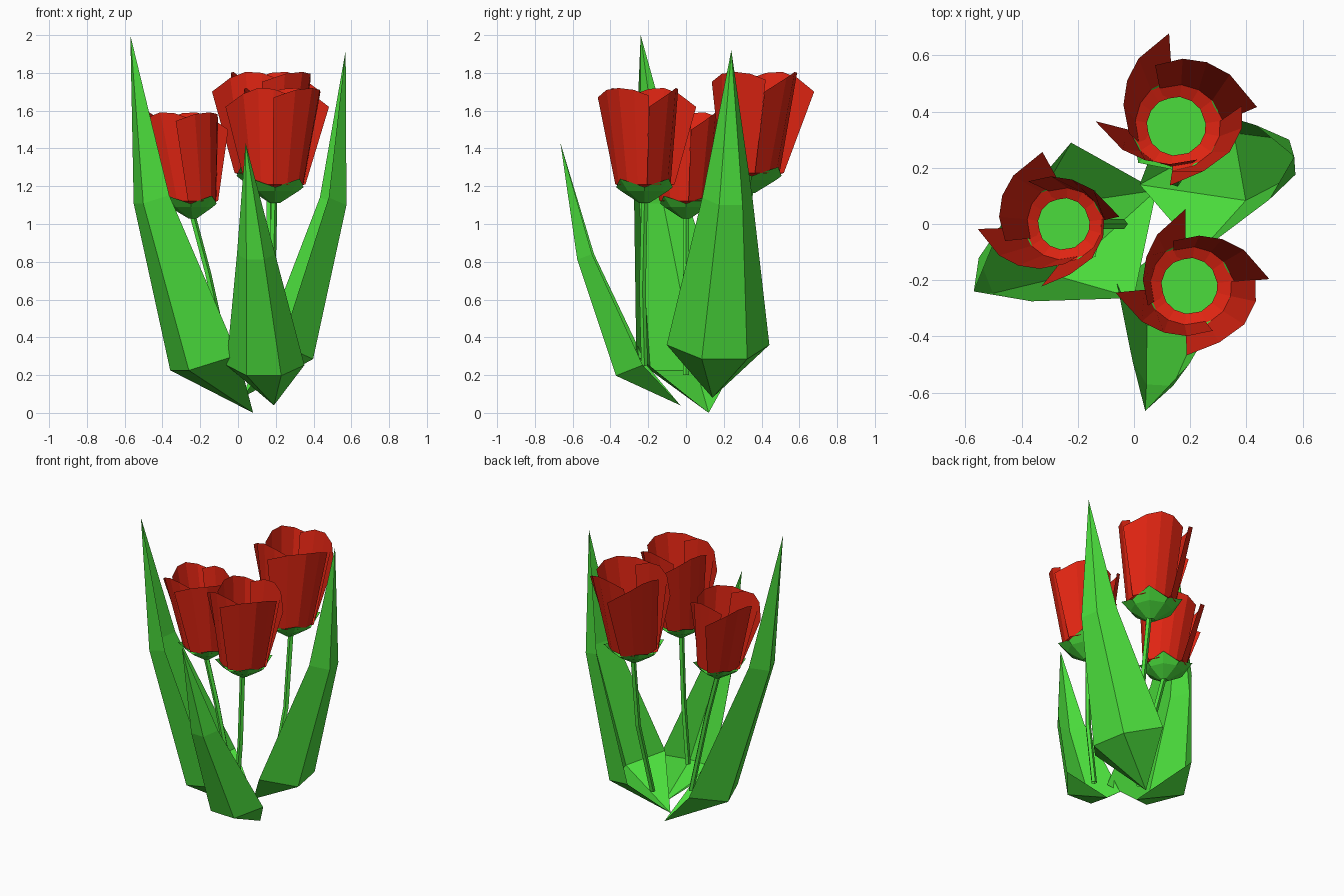
import bpy
from math import cos, sin, radians
from mathutils import Vector

if "Cube" in bpy.data.objects:
    bpy.data.objects.remove(bpy.data.objects["Cube"])


def material(name, color):
    m = bpy.data.materials.new(name)
    m.diffuse_color = color
    m.use_nodes = True
    m.node_tree.nodes["Principled BSDF"].inputs["Base Color"].default_value = m.diffuse_color
    return m


GREEN = material("leaf_green", (0.07, 0.72, 0.045, 1))
RED = material("petal_red", (0.74, 0.018, 0.006, 1))


def build(name, verts, faces, mat):
    me = bpy.data.meshes.new(name)
    me.from_pydata(verts, [], faces)
    me.materials.append(mat)
    ob = bpy.data.objects.new(name, me)
    bpy.context.collection.objects.link(ob)
    return ob


def grid_faces(rows, n, closed=False):
    """Quads between successive rows of n vertices."""
    return [(r * n + i, r * n + (i + 1) % n, (r + 1) * n + (i + 1) % n, (r + 1) * n + i)
            for r in range(rows - 1) for i in range(n if closed else n - 1)]


# Leaf: pointed base, two folded cross rows, pointed tip (out, side, up)
EDGE1, MID1 = (0.165, 0.276, 0.28), (0.362, 0.122, 0.205)
EDGE2, MID2 = (0.444, 0.135, 1.06), (0.552, 0.063, 1.02)


def leaf(name, base, tip, angle, scale):
    a = radians(angle)
    out, side, up = Vector((cos(a), sin(a), 0)), Vector((-sin(a), cos(a), 0)), Vector((0, 0, 1))
    base, tip = Vector(base), Vector(tip)
    place = lambda o, s, z: base + scale * (out * o + side * s + up * z)
    lean = tip - place(0.559, 0, 1.84)
    verts = [base]
    for edge, mid, w in ((EDGE1, MID1, 0.3), (EDGE2, MID2, 0.6)):
        for (o, s, z), sign in ((edge, -1), (mid, -1), (mid, 1), (edge, 1)):
            verts.append(place(o, s * sign, z) + lean * w)
    verts.append(tip)
    faces = [(0, i + 1, i) for i in (1, 2, 3)]
    faces += [(i, i + 1, i + 5, i + 4) for i in (1, 2, 3)]
    faces += [(i, i + 1, 9) for i in (5, 6, 7)]
    build(name, verts, faces, GREEN)


leaf("leaf_left", (0.08, 0.12, 0.0), (-0.57, -0.24, 2.0), 202, 1.08)
leaf("leaf_right", (0.02, 0.14, 0.08), (0.57, 0.24, 1.92), 10, 1.0)
leaf("leaf_front", (0.19, -0.03, 0.04), (0.04, -0.665, 1.43), 267, 0.75)

# Petal rims: (angle, radius, height); three flare at one end, the last is wide
FLARED = [(2, 0.275, 0.51), (32, 0.222, 0.58), (55, 0.196, 0.61), (80, 0.18, 0.605), (111, 0.175, 0.57)]
WIDE = [(-8, 0.248, 0.56), (22, 0.222, 0.6), (50, 0.228, 0.61), (73, 0.23, 0.6), (93, 0.225, 0.57)]


def flower(name, pos, scale, lean):
    pos, lean = Vector(pos), Vector((*lean, 0))

    def place(angle, r, z):
        a = radians(angle)
        return pos + scale * Vector((r * cos(a), r * sin(a), z)) + lean * (z / 0.6)

    # Four overlapping petals around the cup
    for k, rim in enumerate((FLARED, FLARED, FLARED, WIDE)):
        turn = 90 * k + 3
        verts = [place(a + turn, 0.1, 0.08) for a, r, z in rim]
        verts += [place(a + turn, 0.1 + r * 0.22, 0.1) for a, r, z in rim]
        verts += [place(a + turn, r, z) for a, r, z in rim]
        build(f"{name}_petal_{k + 1}", verts, grid_faces(3, 5), RED)

    # Scalloped green cup below the petals
    verts = [place(45 * i, 0.025, 0) for i in range(8)]
    verts += [place(45 * i, 0.125, 0.065) for i in range(8)]
    verts += [place(45 * i, 0.182 if i % 2 else 0.15, 0.13 if i % 2 else 0.085) for i in range(8)]
    build(name + "_cup", verts, grid_faces(3, 8, True) + [tuple(range(8, 16))], GREEN)


def stem(name, points):
    n = 5
    verts = [Vector(p) + Vector((0.018 * cos(radians(72 * i)), 0.018 * sin(radians(72 * i)), 0))
             for p in points for i in range(n)]
    build(name, verts, grid_faces(len(points), n, True), GREEN)


flower("flower_left", (-0.24, 0, 1.03), 0.92, (-0.075, 0.005))
flower("flower_back", (0.15, 0.34, 1.165), 1.05, (0, 0.06))
flower("flower_front", (0.195, -0.22, 1.11), 1.0, (0.015, 0.0))

# Curved stems
stem("stem_left", [(-0.04, 0, 0.2), (-0.16, 0, 0.74), (-0.24, 0, 1.04)])
stem("stem_back", [(0.15, 0.15, 0.2), (0.17, 0.28, 0.7), (0.165, 0.34, 1.18)])
stem("stem_front", [(0.14, -0.22, 0.25), (0.18, -0.23, 0.65), (0.19, -0.22, 1.12)])
